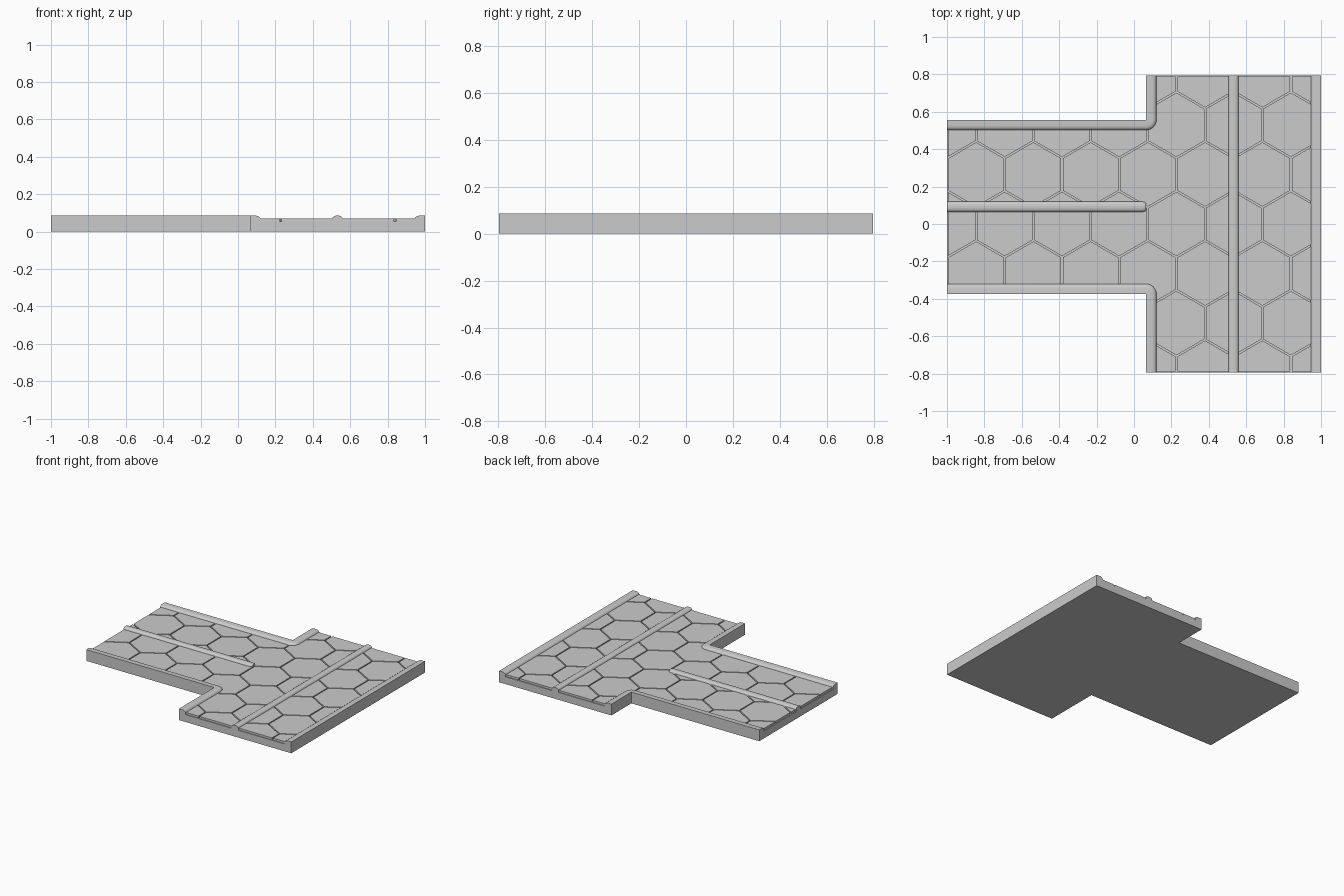
import bpy, bmesh, math
from mathutils import Vector

if "Cube" in bpy.data.objects:
    bpy.data.objects.remove(bpy.data.objects["Cube"])

FLOOR, ROAD, TOP = 0.055, 0.07, 0.085   # groove floor, tile top, kerb top
XJ, YE, YA, YB = 0.065, 0.795, 0.557, -0.375  # junction x, end y, arm edges
W = 0.055                                # kerb width


def finish(name, bm, smooth=False):
    bmesh.ops.remove_doubles(bm, verts=bm.verts, dist=1e-5)
    bmesh.ops.recalc_face_normals(bm, faces=bm.faces)
    me = bpy.data.meshes.new(name)
    bm.to_mesh(me)
    bm.free()
    ob = bpy.data.objects.new(name, me)
    bpy.context.collection.objects.link(ob)
    if smooth:
        bpy.ops.object.select_all(action='DESELECT')
        ob.select_set(True)
        bpy.context.view_layer.objects.active = ob
        bpy.ops.object.shade_smooth_by_angle(angle=math.radians(40))
    return ob


def prism(bm, pts, z0, z1):
    face = bm.faces.new([bm.verts.new((x, y, z0)) for x, y in pts])
    ext = bmesh.ops.extrude_face_region(bm, geom=[face], use_keep_orig=True)
    top = [v for v in ext["geom"] if isinstance(v, bmesh.types.BMVert)]
    bmesh.ops.translate(bm, verts=top, vec=(0, 0, z1 - z0))


def t_outline(side, end):
    # junction outline, pulled in by "side" along kerbs and "end" at road ends
    return [(-1 + end, YB + side), (XJ + side, YB + side), (XJ + side, -YE + end),
            (1 - side, -YE + end), (1 - side, YE - end), (XJ + side, YE - end),
            (XJ + side, YA - side), (-1 + end, YA - side)]


def loft(name, frames, profile):
    # frames: (point, inward direction, scale); profile: (offset, z)
    bm = bmesh.new()
    rings = []
    for p, n, s in frames:
        p, n = Vector(p), Vector(n)
        rings.append([bm.verts.new((*(p + n * d * s), FLOOR + (z - FLOOR) * (0.6 + 0.4 * s)))
                      for d, z in profile])
    k = len(profile)
    for a, b in zip(rings, rings[1:]):
        for i in range(k):
            bm.faces.new((a[i], a[(i + 1) % k], b[(i + 1) % k], b[i]))
    bm.faces.new(rings[0])
    bm.faces.new(rings[-1])
    return finish(name, bm, True)


# Base slab
bm = bmesh.new()
prism(bm, t_outline(0, 0), 0, FLOOR)
finish("base_slab", bm)

# Hexagonal paving, trimmed to the road outline
R = 0.1767
pitch = R * math.sqrt(3)
bm = bmesh.new()
for row in range(-4, 5):
    for col in range(-5, 5):
        cx = 0.227 + pitch * (col + (0.5 if row % 2 else 0))
        cy = row * 1.5 * R
        prism(bm, [(cx + (R - 0.005) * math.sin(i * math.pi / 3),
                    cy + (R - 0.005) * math.cos(i * math.pi / 3)) for i in range(6)],
              FLOOR - 0.01, ROAD)
tiles = finish("hex_paving", bm)
bm = bmesh.new()
prism(bm, t_outline(0.02, 0.006), FLOOR - 0.005, 0.2)
cutter = finish("paving_trim", bm)
mod = tiles.modifiers.new("trim", 'BOOLEAN')
mod.operation, mod.solver, mod.object = 'INTERSECT', 'EXACT', cutter
bpy.context.view_layer.objects.active = tiles
bpy.ops.object.modifier_apply(modifier="trim")
bpy.data.objects.remove(cutter)

# Outer kerbs: square outside, rounded toward the road
kerb = [(0, FLOOR), (0, TOP), (0.033, TOP), (0.042, 0.083), (0.05, 0.078),
        (W, ROAD), (W, FLOOR)]
for name, y, s in (("back_corner_kerb", YA, 1), ("front_corner_kerb", YB, -1)):
    frames = [((-1, y), (0, -s), 1)]
    for i in range(9):
        a = math.pi / 2 * i / 8
        frames.append(((XJ, y), (math.sin(a), -s * math.cos(a)), 1))
    frames.append(((XJ, s * YE), (1, 0), 1))
    loft(name, frames, kerb)
loft("right_kerb", [((1, -YE), (-1, 0), 1), ((1, YE), (-1, 0), 1)], kerb)

# Rounded lane dividers
half = [(0.0275, FLOOR), (0.0275, ROAD), (0.024, 0.078), (0.017, 0.083), (0.008, TOP)]
divider = half + [(-d, z) for d, z in reversed(half)]
loft("main_divider", [((0.532, -YE), (1, 0), 1), ((0.532, YE), (1, 0), 1)], divider)
loft("arm_divider", [((x, 0.092), (0, 1), s) for x, s in
                     ((-1, 1), (0.045, 1), (0.056, 0.93), (0.062, 0.8), (0.065, 0.6))], divider)
